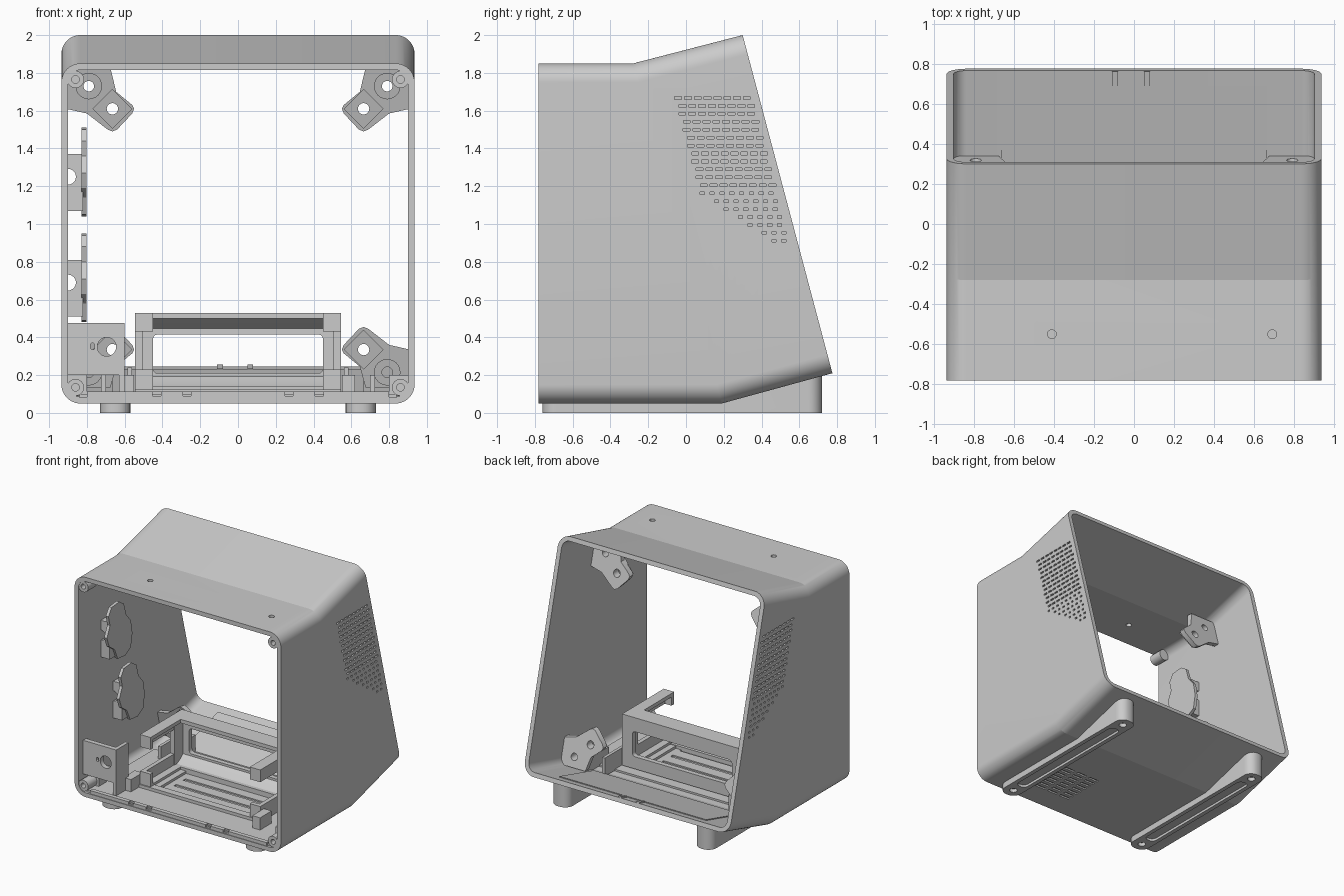
import bpy, bmesh
from math import cos, sin, pi

if "Cube" in bpy.data.objects:
    bpy.data.objects.remove(bpy.data.objects["Cube"])

SLOPE = 0.268   # lean of the rear opening
T = 0.035       # wall thickness


def rect(a0, a1, b0, b1):
    return [(a0, b0), (a1, b0), (a1, b1), (a0, b1)]


def circ(a, b, r, n=24):
    return [(a + r * cos(2 * pi * i / n), b + r * sin(2 * pi * i / n)) for i in range(n)]


def rrect(a0, a1, b0, b1, r, n=6):
    pts = []
    for k, (ca, cb) in enumerate([(a1 - r, b1 - r), (a0 + r, b1 - r), (a0 + r, b0 + r), (a1 - r, b0 + r)]):
        for i in range(n + 1):
            t = (k + i / n) * pi / 2
            pts.append((ca + r * cos(t), cb + r * sin(t)))
    return pts


def solid(bm, pts, axis, lo, hi):
    """Prism from a 2D outline, extruded along an axis."""
    place = {'x': lambda p, h: (h, p[0], p[1]),
             'y': lambda p, h: (p[0], h, p[1]),
             'z': lambda p, h: (p[0], p[1], h)}[axis]
    a = [bm.verts.new(place(p, lo)) for p in pts]
    b = [bm.verts.new(place(p, hi)) for p in pts]
    bm.faces.new(a)
    bm.faces.new(b[::-1])
    for i in range(len(pts)):
        j = (i + 1) % len(pts)
        bm.faces.new((a[j], a[i], b[i], b[j]))


def finish(name, bm, shear=False, cuts=None):
    bmesh.ops.recalc_face_normals(bm, faces=bm.faces)
    if shear:
        for v in bm.verts:
            v.co.y += (1.61 - v.co.z) * SLOPE
    me = bpy.data.meshes.new(name)
    bm.to_mesh(me)
    bm.free()
    ob = bpy.data.objects.new(name, me)
    bpy.context.collection.objects.link(ob)
    if cuts:
        cutter = add(name + "_cutter", cuts, shear)
        cutter.hide_render = True
        mod = ob.modifiers.new("cut", 'BOOLEAN')
        mod.operation, mod.solver, mod.object = 'DIFFERENCE', 'EXACT', cutter
        mod.use_self = True
        bpy.context.view_layer.update()
        bpy.context.view_layer.objects.active = ob
        bpy.ops.object.modifier_apply(modifier=mod.name)
        bpy.data.objects.remove(cutter)
    if not name.endswith("_cutter"):
        bpy.ops.object.select_all(action='DESELECT')
        ob.select_set(True)
        bpy.context.view_layer.objects.active = ob
        bpy.ops.object.shade_smooth_by_angle(angle=0.22 if name == "shell" else 0.5)
    return ob


def add(name, parts, shear=False, cuts=None):
    bm = bmesh.new()
    for p in parts:
        solid(bm, *p)
    return finish(name, bm, shear, cuts)


def box(x0, x1, y0, y1, z0, z1):
    return (rect(x0, x1, y0, y1), 'z', z0, z1)


# Shell: rounded rings lofted front -> knee -> slanted rear, then back inside
def ring(bm, bot, top, inset):
    dy = (top[0] - bot[0]) / (top[1] - bot[1])
    pts = rrect(-.935 + inset, .935 - inset, bot[1] + inset, top[1] - inset, .1 - inset, 12)
    return [bm.verts.new((x, bot[0] + (z - bot[1]) * dy, z)) for x, z in pts]


bm = bmesh.new()
sections = [((-.78, .05), (-.78, 1.85)), ((.19, .05), (-.28, 1.85)), ((.775, .21), (.30, 2.0))]
rings = [ring(bm, b, t, 0) for b, t in sections] + [ring(bm, b, t, T) for b, t in sections[::-1]]
for k in range(6):
    r0, r1 = rings[k], rings[(k + 1) % 6]
    for i in range(len(r0)):
        j = (i + 1) % len(r0)
        bm.faces.new((r0[i], r0[j], r1[j], r1[i]))

# Side vents (shallow slots following the lean), base vents, top screw holes
cuts = []
for s in (-1, 1):
    lo, hi = sorted((s * .918, s * 1.0))
    for row in range(19):
        z = 1.66 - row * .042
        y0 = -.06 + (1.66 - z) * SLOPE
        for c in range(8):
            if row > 12 and c < (row - 12):
                continue
            y = y0 + c * .052 + (row % 2) * .012
            cuts.append((rect(y, y + (.036 if row < 12 else .022), z, z + .014), 'x', lo, hi))
for r in range(8):
    for c in range(3):
        cuts.append(box(.18 + c * .12, .27 + c * .12, -.58 + r * .05, -.56 + r * .05, 0, .062))
for x in (-.41, .69):
    cuts.append((circ(x, -.55, .022), 'z', 1.7, 2.0))
finish("shell", bm, cuts=cuts)

# Foot rails, with groove and screw cups underneath
for s, side in ((-1, "left"), (1, "right")):
    bm = bmesh.new()
    solid(bm, [(-.76, 0), (.72, 0), (.72, .214), (.19, .07), (-.76, .07)], 'x', s * .65 - .08, s * .65 + .08)
    ends = [e for e in bm.edges if abs(e.verts[0].co.z - e.verts[1].co.z) > .05
            and abs(e.verts[0].co.y - e.verts[1].co.y) < .001]
    bmesh.ops.bevel(bm, geom=ends, offset=.072, segments=7, profile=.5, affect='EDGES')
    finish("foot_rail_" + side, bm, cuts=[
        (rrect(s * .65 - .045, s * .65 + .045, -.6, .56, .04), 'z', -.1, .02),
        (circ(s * .65, -.68, .03), 'z', -.1, .03), (circ(s * .65, .64, .03), 'z', -.1, .03)])

# Display mounting brackets in the four corners, parallel to the rear opening
for sx in (-1, 1):
    for top in (True, False):
        def P(pts):
            return [(sx * x, z if top else 1.945 - z) for x, z in pts]
        plate = P([(.91, 1.61), (.80, 1.585), (.69, 1.5), (.665, 1.49), (.64, 1.5), (.56, 1.585), (.55, 1.61),
                   (.56, 1.63), (.645, 1.70), (.675, 1.825), (.91, 1.825)])
        if not top:
            plate = [(x, z if z > .15 else .135) for x, z in plate]
        lobe = P([(.77, 1.61), (.665, 1.715), (.56, 1.61), (.665, 1.505)])
        add("display_bracket", [(plate, 'y', -.10, -.055), (lobe, 'y', -.12, -.09),
                                (P(circ(.79, 1.73, .07)), 'y', -.13, -.08)], True,
            [(P(circ(.79, 1.73, .028)), 'y', -.3, .2), (P(circ(.665, 1.61, .03)), 'y', -.3, .2)])

# Screw bosses at the front corners
for sx in (-1, 1):
    for z in (1.765, .135):
        o = .05 if z > 1 else -.05
        web = [(sx * x, zz) for x, zz in rect(.86, .91, min(z, z + o), max(z, z + o))]
        add("corner_boss", [(circ(sx * .86, z, .045), 'y', -.775, -.66), (web, 'y', -.775, -.66)],
            cuts=[(circ(sx * .86, z, .02), 'y', -.9, -.70)])

# Wavy clamp plates on stems along the left wall
for y, z in ((-.39, 1.27), (-.23, .71)):
    outline = [(-.10, .23), (0, .24), (.06, .2), (.09, .1), (.15, .03), (.17, -.08), (.15, -.19),
               (.08, -.23), (-.02, -.22), (-.06, -.13), (-.13, -.08), (-.16, 0), (-.12, .09), (-.14, .17)]
    add("wall_clamp", [([(y + a, z + b) for a, b in outline], 'x', -.828, -.803),
                       (rect(y - .1, y + .1, z - .2, z + .1), 'x', -.91, -.82)],
        cuts=[(circ(-.90, z - .02, .042), 'y', -1, .6)])

# Socket mount in the lower left front corner
add("socket_mount", [box(-.91, -.6, -.72, -.68, .24, .475), box(-.63, -.6, -.72, -.56, .10, .475),
                     box(-.91, -.6, -.72, -.56, .2, .24)],
    cuts=[(circ(-.695, .35, .05), 'y', -1, -.6), (rrect(-.78, -.76, .335, .37, .009), 'y', -1, -.6)])

# Floor plate, front lip clips and rear sloped liner
add("floor_plate", [box(-.84, .84, -.76, .12, .08, .10)],
    cuts=[box(-.35, .35, -.45 + i * .12, -.42 + i * .12, .09, .2) for i in range(4)])
add("front_lip", [box(-.8, .8, -.775, -.74, .08, .112)],
    cuts=[box(x - .022, x + .022, -.9, -.75, .09, .2) for x in (-.43, -.27, .27, .43)])
fl = lambda y, h: (y, .087 + (y - .19) * .2735 + h)
add("rear_liner", [([fl(.24, -.01), fl(.69, -.01), fl(.69, .008), fl(.24, .008)], 'x', -.665, .665)])
add("rear_ribs", [([fl(.69, -.01), fl(.765, -.01), fl(.76, .012), fl(.69, .012)], 'x', x, x + .03)
                  for x in (-.11, .05)])

# Device cradle: windowed back plate, shallow rim, base frame
add("cradle_back", [(rect(-.545, .545, .11, .53), 'y', .01, .05)],
    cuts=[(rrect(-.45, .45, .21, .415, .025), 'y', -.2, .2)])
rim = [box(-.545, .545, -.10, .03, .50, .53), box(-.545, .545, -.10, .03, .10, .14)]
rim += [([(.02, .50), (-.07, .50), (-.03, .47), (.02, .44)], 'x', -.52, .52),
        ([(.02, .14), (-.07, .14), (-.03, .16), (.02, .20)], 'x', -.52, .52)]
base = [box(-.545, .545, -.50, -.44, .09, .125)]
for s in (-1, 1):
    def bx(a, b, *r):
        return box(min(s * a, s * b), max(s * a, s * b), *r)
    rim += [bx(.505, .545, -.10, .03, .10, .53)]
    # upper and lower holding arms with inward lips and end hooks
    add("cradle_arms", [bx(.51, .545, -.49, -.08, .43, .53), bx(.45, .545, -.49, -.08, .50, .53),
                        bx(.45, .545, -.49, -.455, .43, .53), bx(.51, .545, -.49, -.08, .10, .23),
                        bx(.45, .545, -.49, -.08, .10, .14), bx(.45, .545, -.49, -.455, .10, .23)])
    base += [bx(.40, .50, -.50, -.05, .09, .12)]
    # floor gussets and posts beside the cradle
    add("floor_gussets", [bx(.55, .62, -.6, -.45, .09, .2), bx(.56, .585, -.02, .25, .09, .24),
                          bx(.70, .725, .0, .30, .09, .2), bx(.80, .90, -.66, -.56, .09, .2)])
add("cradle_rim", rim)
add("cradle_base", base)
